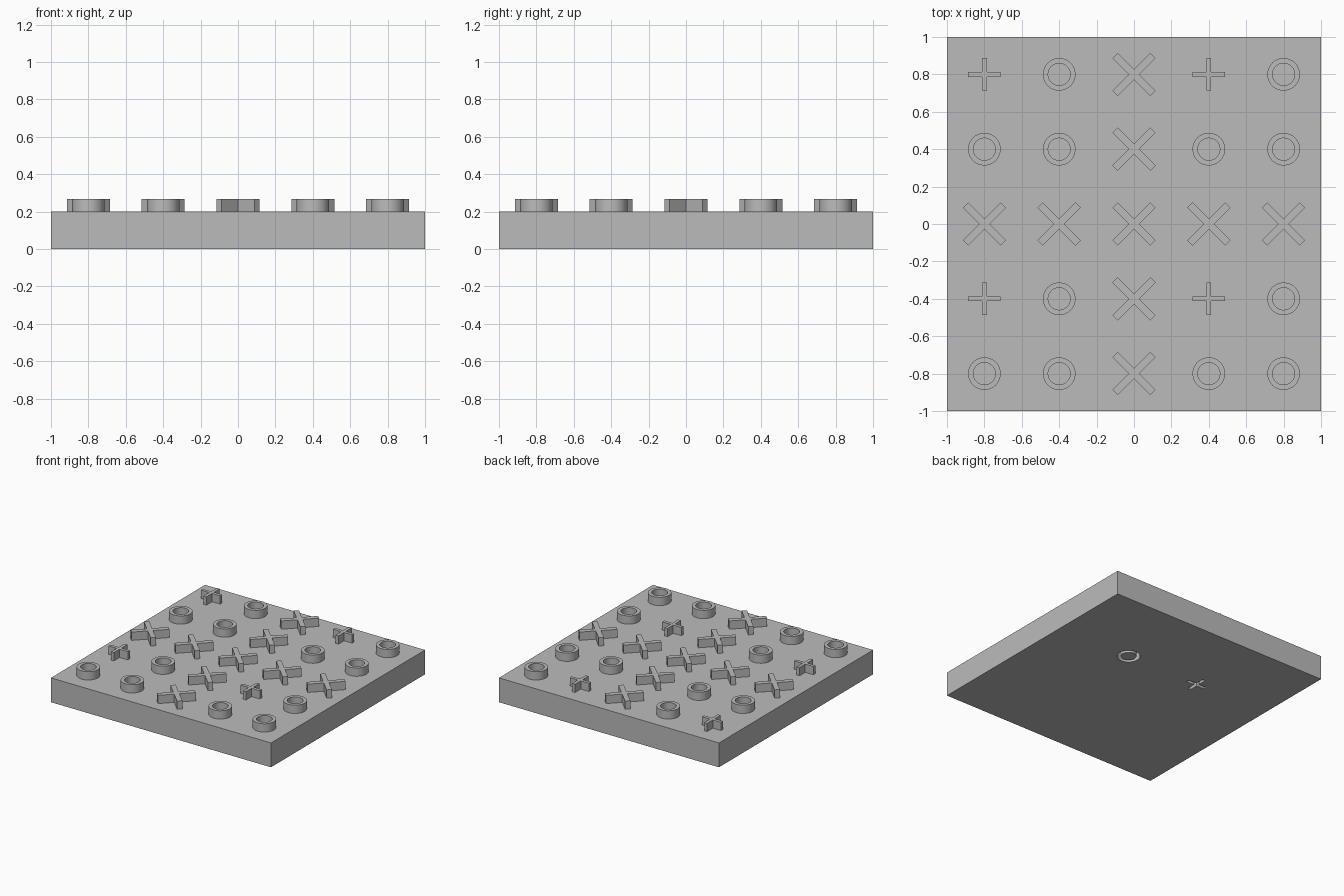
import bpy, bmesh
from math import cos, sin, pi, radians
from mathutils import Matrix

if "Cube" in bpy.data.objects:
    bpy.data.objects.remove(bpy.data.objects["Cube"])

# One plain grey for the whole board
GREY = (0.5, 0.5, 0.5, 1)
grey = bpy.data.materials.new("plain grey")
grey.use_nodes = True
grey.diffuse_color = GREY
grey.node_tree.nodes["Principled BSDF"].inputs["Base Color"].default_value = GREY

THICK, RELIEF, PITCH = 0.2, 0.068, 0.4


def finish(name, bm, location):
    bmesh.ops.recalc_face_normals(bm, faces=bm.faces)
    mesh = bpy.data.meshes.new(name)
    bm.to_mesh(mesh)
    bm.free()
    mesh.materials.append(grey)
    obj = bpy.data.objects.new(name, mesh)
    bpy.context.collection.objects.link(obj)
    obj.location = location
    return obj


def extrude_up(bm, height):
    result = bmesh.ops.extrude_face_region(bm, geom=bm.faces[:])
    verts = [g for g in result["geom"] if isinstance(g, bmesh.types.BMVert)]
    bmesh.ops.translate(bm, verts=verts, vec=(0, 0, height))


def cross(name, location, arm, half, angle=0, height=RELIEF):
    """Four equal arms as one twelve-sided outline, extruded."""
    bm = bmesh.new()
    outline = []
    for quarter in range(4):
        turn = Matrix.Rotation(quarter * pi / 2 + radians(angle), 3, "Z")
        for x, y in ((arm, -half), (arm, half), (half, half)):
            outline.append(bm.verts.new(turn @ Matrix.Identity(3).col[0] * x
                                        + turn @ Matrix.Identity(3).col[1] * y))
    bm.faces.new(outline)
    extrude_up(bm, height)
    return finish(name, bm, location)


def ring(name, location, outer=0.087, inner=0.059, height=RELIEF, sides=64):
    """Flat annulus, extruded into a short tube."""
    bm = bmesh.new()
    loops = [[bm.verts.new((r * cos(2 * pi * i / sides), r * sin(2 * pi * i / sides), 0))
              for i in range(sides)] for r in (inner, outer)]
    for i in range(sides):
        j = (i + 1) % sides
        bm.faces.new((loops[0][i], loops[1][i], loops[1][j], loops[0][j]))
    extrude_up(bm, height)
    obj = finish(name, bm, location)
    select(obj)
    bpy.ops.object.shade_smooth_by_angle(angle=radians(30))
    return obj


def select(obj):
    bpy.ops.object.select_all(action="DESELECT")
    obj.select_set(True)
    bpy.context.view_layer.objects.active = obj


# Square base slab
bm = bmesh.new()
bmesh.ops.create_cube(bm, size=1, matrix=Matrix.Diagonal((2, 2, THICK, 1)))
base = finish("base_slab", bm, (0, 0, THICK / 2))

# Ring and plus recessed into the underside
cutters = [ring("ring_cutter", (1 / 3, 1 / 3, -0.05), height=0.05 + RELIEF),
           cross("plus_cutter", (-1 / 3, 1 / 3, -0.05), 0.087, 0.013, height=0.05 + RELIEF)]
for cutter in cutters:
    cutter.hide_render = True
    select(base)
    cut = base.modifiers.new("recess", "BOOLEAN")
    cut.object, cut.operation, cut.solver = cutter, "DIFFERENCE", "EXACT"
    bpy.ops.object.modifier_apply(modifier=cut.name)
    bpy.data.objects.remove(cutter)

# Raised marks, back row first
for row, marks in enumerate(("+OX+O", "OOXOO", "XXXXX", "+OX+O", "OOXOO")):
    for column, mark in enumerate(marks):
        place = ((column - 2) * PITCH, (2 - row) * PITCH, THICK)
        tag = f"{row + 1}_{column + 1}"
        if mark == "O":
            ring("ring_mark_" + tag, place)
        elif mark == "+":
            cross("plus_mark_" + tag, place, 0.087, 0.013)
        else:
            cross("diagonal_mark_" + tag, place, 0.143, 0.02, angle=45)
